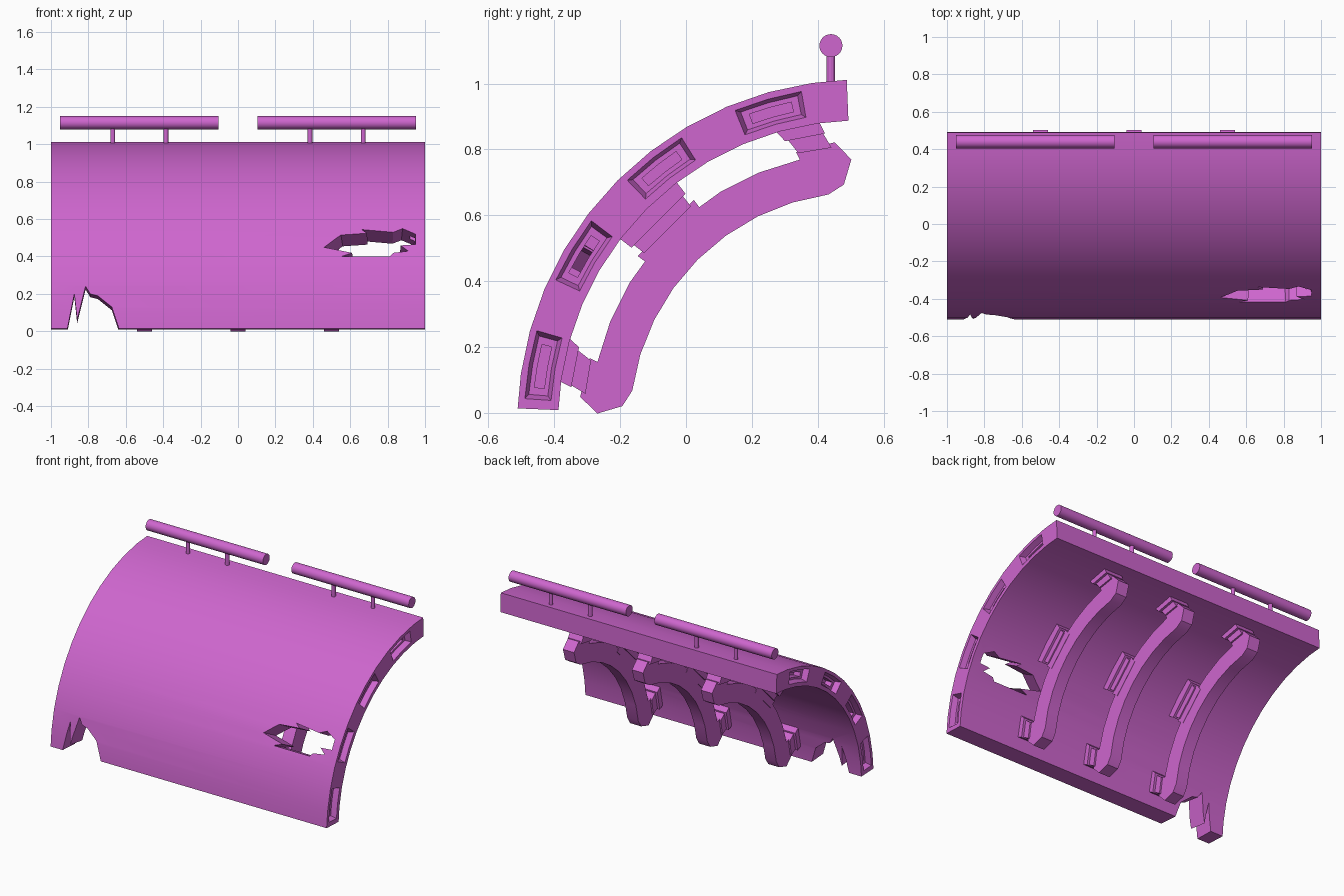
import bpy, bmesh, math

cube = bpy.data.objects.get("Cube")
if cube:
    bpy.data.objects.remove(cube, do_unlink=True)

COLOUR = (0.62, 0.133, 0.62, 1)
mat = bpy.data.materials.new("orchid_purple")
mat.use_nodes = True
mat.diffuse_color = COLOUR
mat.node_tree.nodes["Principled BSDF"].inputs["Base Color"].default_value = COLOUR

CY, CZ = 0.53, -0.03          # axis of the curved wall
R_OUT, R_IN = 1.042, 0.918    # wall radii


def polar(angle, r):
    """Point (y, z) at an angle and radius about the wall axis."""
    t = math.radians(angle)
    return CY + r * math.cos(t), CZ + r * math.sin(t)


def arc(a0, a1, r, n):
    return [polar(a0 + (a1 - a0) * i / n, r) for i in range(n + 1)]


def sector(a0, a1, r0, r1, n=2):
    return arc(a0, a1, r1, n) + arc(a1, a0, r0, n)


def loft(bm, ring_a, ring_b):
    """Closed solid between two matching rings of 3D points."""
    va = [bm.verts.new(p) for p in ring_a]
    vb = [bm.verts.new(p) for p in ring_b]
    caps = [bm.faces.new(va), bm.faces.new(vb[::-1])]
    n = len(va)
    for i in range(n):
        bm.faces.new((va[i], vb[i], vb[(i + 1) % n], va[(i + 1) % n]))
    return caps


def prism(bm, profile, x0, x1):
    return loft(bm, [(x0, y, z) for y, z in profile], [(x1, y, z) for y, z in profile])


def finish(name, bm, smooth=True):
    bmesh.ops.recalc_face_normals(bm, faces=bm.faces)
    mesh = bpy.data.meshes.new(name)
    bm.to_mesh(mesh)
    bm.free()
    ob = bpy.data.objects.new(name, mesh)
    bpy.context.collection.objects.link(ob)
    mesh.materials.append(mat)
    if smooth:
        shade(ob)
    return ob


def shade(ob):
    bpy.ops.object.select_all(action="DESELECT")
    ob.select_set(True)
    bpy.context.view_layer.objects.active = ob
    bpy.ops.object.shade_smooth_by_angle(angle=math.radians(25))


def cut(target, bm):
    cutter = finish("cutter", bm, smooth=False)
    cutter.hide_render = True
    mod = target.modifiers.new("cut", "BOOLEAN")
    mod.operation, mod.solver, mod.object = "DIFFERENCE", "EXACT", cutter
    bpy.context.view_layer.objects.active = target
    bpy.ops.object.modifier_apply(modifier=mod.name)
    bpy.data.objects.remove(cutter, do_unlink=True)


# Curved wall panel with shorter end segments
steps = [92.3] + [98.2 + 7.36 * i for i in range(11)] + [177.6]
bm = bmesh.new()
prism(bm, [polar(a, R_OUT) for a in steps] + [polar(a, R_IN) for a in reversed(steps)], -1, 1)
wall = finish("curved_wall", bm, smooth=False)

# Recessed sockets on both ends, each with a deeper slot
for taper in (True, False):
    bm = bmesh.new()
    for side in (-1, 1):
        for mid in (106, 128, 149, 170):
            if taper:
                outer = sector(mid - 6.1, mid + 6.1, 0.939, 1.025)
                inner = sector(mid - 5.1, mid + 5.1, 0.953, 1.011)
                loft(bm, [(side * 1.01, *p) for p in outer], [(side * 0.965, *p) for p in inner])
            else:
                prism(bm, sector(mid - 3.8, mid + 3.8, 0.966, 0.996), side * 1.02, side * 0.92)
    cut(wall, bm)


# Ragged battle damage, cut towards the wall axis
def tear(outline, angle, shrink):
    dy, dz = math.cos(math.radians(angle)), math.sin(math.radians(angle))
    pts = [(x, CY - math.sqrt(R_OUT ** 2 - (z - CZ) ** 2), z) for x, z in outline]
    mid = [sum(p[k] for p in pts) / len(pts) for k in range(3)]

    def ring(depth, s):
        return [(mid[0] + (x - mid[0]) * s,
                 mid[1] + (y - mid[1]) * s + dy * depth,
                 mid[2] + (z - mid[2]) * s + dz * depth) for x, y, z in pts]
    bm = bmesh.new()
    caps = loft(bm, ring(0.05, 1 + (1 - shrink) * 0.25), ring(-0.2, shrink))
    bmesh.ops.triangulate(bm, faces=caps)
    cut(wall, bm)


tear([(.46, .45), (.55, .515), (.69, .525), (.66, .545), (.83, .53), (.88, .55),
      (.95, .52), (.95, .465), (.87, .46), (.91, .43), (.83, .42), (.81, .40),
      (.55, .40), (.61, .42)], 152, 0.92)
tear([(-.92, -.08), (-.913, .01), (-.875, .2), (-.86, .06), (-.815, .24), (-.79, .2),
      (-.75, .19), (-.675, .13), (-.635, .01), (-.63, -.08)], 172, 1)
shade(wall)

# Curved ribs with flared ends, held by stepped brackets
half_end = [(31.6, 0.845), (39.7, 0.855), (43, 0.80), (41, 0.725)]
top_end = [polar(135 - a, r) for a, r in half_end]
low_end = [polar(135 + a, r) for a, r in reversed(half_end)]
rib_profile = arc(167, 103, 0.82, 7) + top_end + arc(98, 172, 0.70, 8) + low_end


def block(bm, corners, x, half):
    prism(bm, [polar(a, r) for a, r in corners], x - half, x + half)


for label, x in (("right", -0.5), ("middle", 0), ("left", 0.5)):
    bm = bmesh.new()
    prism(bm, rib_profile, x - 0.04, x + 0.04)
    finish(label + "_rib", bm)
    bm = bmesh.new()
    # centre bracket: wall plate, neck and rib flange
    for half_angle, r0, r1, half in ((7.6, 0.875, 0.94, 0.065),
                                     (6.9, 0.835, 0.885, 0.05),
                                     (8.2, 0.79, 0.845, 0.042)):
        block(bm, [(135 - half_angle, r0), (135 + half_angle, r0),
                   (135 + half_angle, r1), (135 - half_angle, r1)], x, half)
    # slanted end brackets, mirrored about the middle of the arc
    for s in (-1, 1):
        for a0, a1, b0, b1, r0, r1, half in ((30, 38, 28.5, 37, 0.885, 0.93, 0.065),
                                             (32, 39, 30.5, 37.5, 0.84, 0.89, 0.05)):
            block(bm, [(135 + s * a0, r0), (135 + s * a1, r0),
                       (135 + s * b1, r1), (135 + s * b0, r1)], x, half)
    finish(label + "_rib_brackets", bm)

# Handrails on round posts along the top edge
for label, s in (("right", -1), ("left", 1)):
    bpy.ops.mesh.primitive_cylinder_add(vertices=24, radius=0.035, depth=0.85,
                                        location=(s * 0.528, 0.44, 1.115),
                                        rotation=(0, math.pi / 2, 0))
    rail = bpy.context.object
    rail.name = label + "_handrail"
    rail.data.materials.append(mat)
    shade(rail)
    for i, x in enumerate((0.385, 0.67)):
        bpy.ops.mesh.primitive_cylinder_add(vertices=12, radius=0.013, depth=0.1,
                                            location=(s * x, 0.44, 1.045))
        post = bpy.context.object
        post.name = f"{label}_rail_post_{i + 1}"
        post.data.materials.append(mat)
        shade(post)
